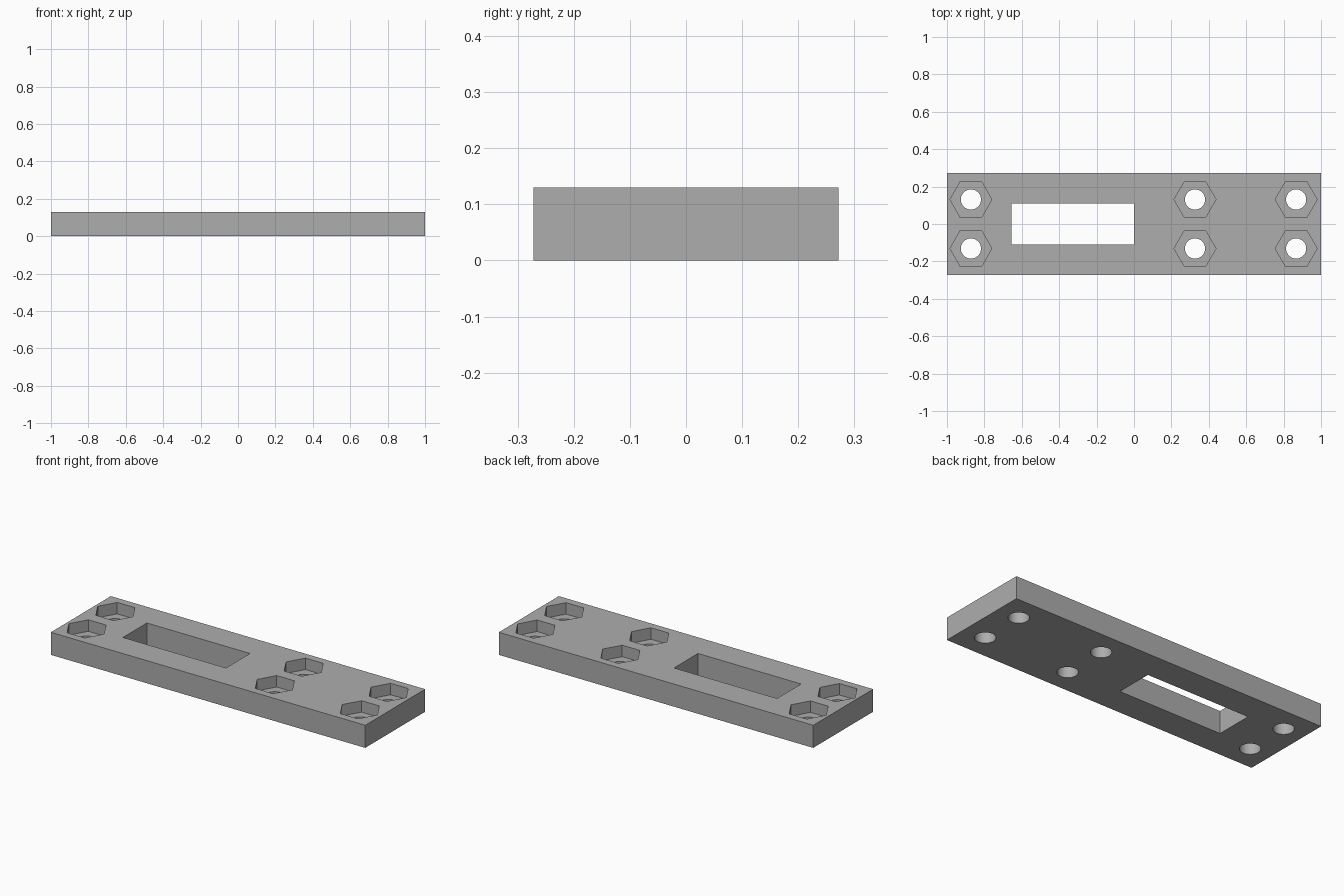
import bpy
from math import radians

if "Cube" in bpy.data.objects:
    bpy.data.objects.remove(bpy.data.objects["Cube"], do_unlink=True)

LENGTH, WIDTH, HEIGHT = 2.0, 0.544, 0.13
POCKET_DEPTH = 0.066
HOLE_COLUMNS = (-0.872, 0.326, 0.867)
HOLE_Y = 0.131

grey = bpy.data.materials.new("plain grey")
grey.use_nodes = True
colour = (0.42, 0.42, 0.42, 1)
grey.diffuse_color = colour
grey.node_tree.nodes["Principled BSDF"].inputs["Base Color"].default_value = colour


def box(name, size, centre):
    bpy.ops.mesh.primitive_cube_add(size=1, location=centre)
    obj = bpy.context.object
    obj.name = name
    obj.scale = size
    bpy.ops.object.transform_apply(location=True, scale=True)
    obj.data.materials.append(grey)
    return obj


def prism(name, sides, radius, bottom, top, x, y):
    bpy.ops.mesh.primitive_cylinder_add(
        vertices=sides, radius=radius, depth=top - bottom,
        location=(x, y, (top + bottom) / 2))
    obj = bpy.context.object
    obj.name = name
    if sides == 6:  # corners point along the plate
        obj.rotation_euler.z = radians(30)
    bpy.ops.object.transform_apply(location=True, rotation=True)
    obj.data.materials.append(grey)
    return obj


def cut(target, cutter):
    mod = target.modifiers.new("cut", "BOOLEAN")
    mod.operation = "DIFFERENCE"
    mod.solver = "EXACT"
    mod.object = cutter
    bpy.context.view_layer.objects.active = target
    bpy.ops.object.modifier_apply(modifier=mod.name)
    bpy.data.objects.remove(cutter, do_unlink=True)


# Flat plate with a rectangular through slot
plate = box("mounting_plate", (LENGTH, WIDTH, HEIGHT), (0, 0, HEIGHT / 2))
cut(plate, box("slot_cutter", (0.656, 0.218, 1), (-0.328, 0, 0)))

# Bolt holes with hexagonal nut pockets sunk from the top
for x in HOLE_COLUMNS:
    for y in (-HOLE_Y, HOLE_Y):
        cut(plate, prism("nut_pocket_cutter", 6, 0.112,
                         HEIGHT - POCKET_DEPTH, HEIGHT + 0.1, x, y))
        cut(plate, prism("bolt_hole_cutter", 48, 0.054, -0.1, HEIGHT + 0.1, x, y))

# Smooth hole walls, crisp edges elsewhere
bpy.ops.object.select_all(action="DESELECT")
plate.select_set(True)
bpy.context.view_layer.objects.active = plate
bpy.ops.object.shade_smooth_by_angle(angle=radians(30))
